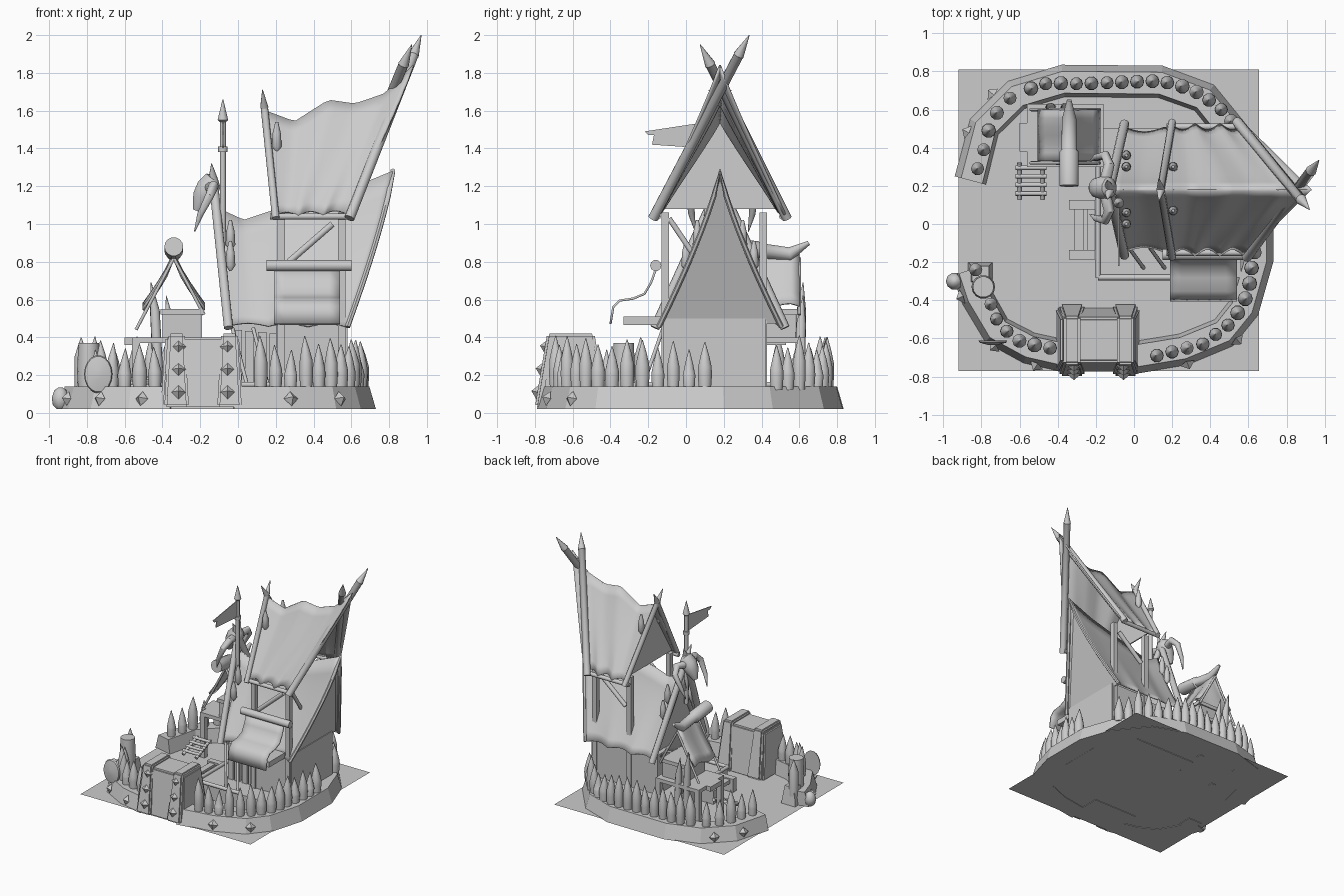
import bpy, bmesh, math, random
from mathutils import Vector

if "Cube" in bpy.data.objects:
    bpy.data.objects.remove(bpy.data.objects["Cube"])
random.seed(4)

grey = bpy.data.materials.new("plain grey")
grey.diffuse_color = (0.6, 0.6, 0.6, 1)
grey.use_nodes = True
grey.node_tree.nodes["Principled BSDF"].inputs["Base Color"].default_value = grey.diffuse_color


def finish(name, bm, smooth=False, thick=0):
    bmesh.ops.recalc_face_normals(bm, faces=bm.faces)
    me = bpy.data.meshes.new(name)
    bm.to_mesh(me)
    bm.free()
    ob = bpy.data.objects.new(name, me)
    bpy.context.collection.objects.link(ob)
    me.materials.append(grey)
    if thick:
        m = ob.modifiers.new("thickness", 'SOLIDIFY')
        m.thickness, m.offset = thick, 0
    if smooth:
        bpy.ops.object.select_all(action='DESELECT')
        ob.select_set(True)
        bpy.context.view_layer.objects.active = ob
        bpy.ops.object.shade_smooth_by_angle(angle=math.radians(45))
    return ob


def tube(name, pts, radii, sides=10, bm=None):
    """Round bar along points, one radius per point, without twist."""
    own = bm is None
    bm = bm or bmesh.new()
    pts = [Vector(p) for p in pts]
    rings, q, last = [], None, None
    for i, p in enumerate(pts):
        d = (pts[min(i + 1, len(pts) - 1)] - pts[max(i - 1, 0)]).normalized()
        q = last.rotation_difference(d) @ q if last else d.to_track_quat('Z', 'Y')
        last = d
        rings.append([bm.verts.new(p + q @ Vector((radii[i] * math.cos(a), radii[i] * math.sin(a), 0)))
                      for a in (2 * math.pi * k / sides for k in range(sides))])
    for a, b in zip(rings, rings[1:]):
        for k in range(sides):
            bm.faces.new((a[k], a[(k + 1) % sides], b[(k + 1) % sides], b[k]))
    bm.faces.new(rings[0][::-1])
    bm.faces.new(rings[-1])
    if own:
        return finish(name, bm, True)


def pole(name, a, b, r=0.02, point=0.0):
    """Straight bar, optionally with a sharpened end."""
    a, b = Vector(a), Vector(b)
    if point:
        n = b - (b - a).normalized() * point
        return tube(name, [a, n, n.lerp(b, .02), b], [r, r, r * 1.1, 0.002])
    return tube(name, [a, b], [r, r])


def box(name, lo, hi, taper=(0, 0), bevel=0.0):
    bm = bmesh.new()
    bmesh.ops.create_cube(bm, size=1)
    for v in bm.verts:
        top = v.co.z > 0
        for i in range(3):
            s = 1 if v.co[i] > 0 else -1
            v.co[i] = (lo[i] + hi[i]) / 2 + s * ((hi[i] - lo[i]) / 2 - (taper[i] if top and i < 2 else 0))
    if bevel:
        bmesh.ops.bevel(bm, geom=bm.edges[:], offset=bevel, segments=2, affect='EDGES')
    return finish(name, bm)


def sheet(name, rows, thick=0.012):
    """Cloth made from rows of points."""
    bm = bmesh.new()
    vs = [[bm.verts.new(p) for p in r] for r in rows]
    for a, b in zip(vs, vs[1:]):
        for k in range(len(a) - 1):
            bm.faces.new((a[k], a[k + 1], b[k + 1], b[k]))
    return finish(name, bm, True, thick)


def flat(name, pts, thick):
    bm = bmesh.new()
    bm.faces.new([bm.verts.new(p) for p in pts])
    return finish(name, bm, False, thick)


def sample(path, t):
    f = t * (len(path) - 1)
    i = min(int(f), len(path) - 2)
    return Vector(path[i]).lerp(Vector(path[i + 1]), f - i)


def spaced(path, n):
    """n evenly spaced points along a path."""
    pts = [sample(path, i / 400) for i in range(401)]
    run = [0]
    for a, b in zip(pts, pts[1:]):
        run.append(run[-1] + (b - a).length)
    return [next(p for p, d in zip(pts, run) if d >= run[-1] * i / (n - 1) - 1e-6) for i in range(n)]


# ground and ring wall, with a gap on the left
flat("ground_plate", [(-.92, -.77, .025), (.655, -.77, .025), (.655, .81, .025), (-.92, .81, .025)], 0)


def ring_wall(name, outer, centre=(-.1, 0), width=.15):
    bm = bmesh.new()
    rows = []
    for i, p in enumerate(outer):
        a, b = Vector(outer[max(i - 1, 0)]), Vector(outer[min(i + 1, len(outer) - 1)])
        d = (b - a).normalized()
        n = Vector((-d.y, d.x))
        p = Vector(p)
        if n.dot(Vector(centre) - p) < 0:
            n = -n
        rows.append([bm.verts.new((*(p + n * o), z)) for o, z in ((0, .02), (.035, .14), (width, .14), (width + .02, .02))])
    for a, b in zip(rows, rows[1:]):
        for k in range(4):
            bm.faces.new((a[k], a[(k + 1) % 4], b[(k + 1) % 4], b[k]))
    bm.faces.new(rows[0])
    bm.faces.new(rows[-1])
    finish(name, bm)


ring_wall("back_wall", [(-.94, .25), (-.86, .55), (-.66, .75), (-.38, .835), (.15, .83), (.42, .73), (.64, .46),
                        (.73, .2), (.73, -.2), (.65, -.48), (.52, -.64), (.28, -.74), (-.02, -.79)])
ring_wall("front_left_wall", [(-.95, -.27), (-.9, -.42), (-.78, -.62), (-.58, -.73), (-.36, -.78)])

# palisade stakes
groups = [([(-.82, .29), (-.79, .38), (-.77, .47), (-.73, .57), (-.65, .66)], 5),
          ([(-.54, .71), (-.45, .74), (-.29, .735), (-.03, .745), (.14, .75), (.3, .71), (.44, .62), (.56, .48)], 16),
          ([(.655, .1), (.65, -.08), (.62, -.2), (.6, -.36), (.52, -.51), (.36, -.63), (.12, -.69)], 14),
          ([(-.75, -.42), (-.72, -.5), (-.66, -.57), (-.59, -.62), (-.44, -.65)], 6)]
bm = bmesh.new()
for path, n in groups:
    for p in spaced(path, n):
        h = random.uniform(.33, .41)
        r = random.uniform(.034, .04)
        tip = random.uniform(-.008, .008)
        tube("", [(p.x, p.y, .12), (p.x, p.y, .2), (p.x, p.y, h - .13), (p.x + tip * .5, p.y, h - .07), (p.x + tip, p.y, h)],
             [r * .85, r, r * .95, r * .6, .002], 10, bm)
for x, h in ((-.45, .69), (-.37, .62)):
    tube("", [(x + .03, .6, .14), (x + .01, .61, h - .15), (x - .01, .62, h)], [.028, .026, .002], 10, bm)
finish("palisade_stakes", bm, True)

# pyramid studs on the wall and gate
bm = bmesh.new()


def stud(p, out, s=.04):
    n = Vector(out).normalized()
    q = n.to_track_quat('Z', 'Y')
    base = [bm.verts.new(Vector(p) + q @ Vector((s * a, s * b, 0))) for a, b in ((1, 0), (0, 1), (-1, 0), (0, -1))]
    tip = bm.verts.new(Vector(p) + n * .035)
    for k in range(4):
        bm.faces.new((base[k], base[(k + 1) % 4], tip))
    bm.faces.new(base)


for x, y in ((-.9, -.38), (-.73, -.64), (-.51, -.74), (.28, -.73), (.54, -.605), (-.87, .48), (-.74, .68)):
    stud((x, y, .075), (x, y, abs(y) * .35))
for x in (-.315, -.055):
    for z in (.11, .23, .35):
        stud((x, -.805 + z * .19, z), (0, -1, .19))
finish("studs", bm, False)

# gate block with two straps
box("gate_block", (-.41, -.775, .02), (.03, -.44, .40), (.025, .05), .012)
for x in (-.325, -.045):
    box("gate_strap", (x - .065, -.8, .03), (x + .065, -.42, .42), (.022, .065), .012)

# lower floor, walls and counter
box("hut_floor", (-.19, -.28, .02), (.56, .5, .14))
box("hut_wall", (.2, -.12, .1), (.58, .42, .5))
box("hut_back_room", (-.03, -.02, .1), (.24, .42, .47))
for x in (0, .06, .13, .19):
    box("front_plank", (x - .024, -.1, .13), (x + .022, -.07, .44 - x * .1))
pole("floor_rail", (-.19, -.28, .15), (.22, -.28, .15), .015)
pole("floor_side_rail", (-.19, -.28, .15), (-.19, .5, .15), .015)
box("counter", (.22, -.33, .465), (.52, -.12, .51))


def roof(name, ridge, eave, half, bow, scallop):
    """Sagging tent; ridge and eave hold (x, z) points. Returns a cross-section function."""
    def point(t, s, side):
        r, e = sample(ridge, t), sample(eave, t)
        wave = scallop * abs(math.sin(t * 3 * math.pi)) * s * s
        return Vector((r.x + (e.x - r.x) * s, .18 + side * (half * s - wave), r.y + (e.y - r.y) * s ** bow + wave * .6))
    for side in (-1, 1):
        sheet(name, [[point(i / 24, j / 10, side) for j in range(11)] for i in range(25)])
    return lambda t, f: [point(t, j / 10 * f, -1) for j in range(10, 0, -1)] + [point(t, j / 10 * f, 1) for j in range(11)]


low = roof("lower_roof", [(-.1, 1.08), (.03, 1.02), (.18, 1.07), (.39, 1.13), (.6, 1.19), (.82, 1.28)],
           [(-.05, .46), (.58, .455)], .325, .8, .025)
high = roof("upper_roof", [(.14, 1.6), (.3, 1.54), (.48, 1.655), (.62, 1.635), (.78, 1.69), (.93, 1.84)],
            [(.19, 1.04), (.58, 1.05)], .345, .93, .035)
for name, pts in (("right_gable", low(.96, .98)), ("left_gable", low(.06, .95)), ("upper_gable", high(.08, .95))):
    flat(name, pts, .01)
tube("right_gable_rim", low(1, 1), [.014] * 21, 6)

# crossed roof poles, mirrored about the ridge line
for s in (-1, 1):
    def at(x, y, z):
        return (x, .18 + s * y, z)
    k = .05 if s > 0 else 0
    pole("upper_right_pole", at(.59 - k, .355, 1.03), (.97 - k, .18 - s * (.155 - k), 2.0 - k), .027, .13)
    pole("upper_left_pole", at(.2, .355, 1.03), at(.13, -.06, 1.71), .02, .11)
    pole("lower_left_pole", at(-.05, .345, .45), at(-.14, -.05, 1.32), .025, .1)
    pole("eave_beam", at(.17, .33, 1.04), at(.6 - k, .33, 1.04), .017)
    y = .15 + s * .26
    for x in (.23, .55):
        box("upper_post", (x - .02, y - .02, .14), (x + .02, y + .02, 1.06))
    pole("brace", (.27, y, .8), (.5, y, 1.0), .018)
pole("cross_brace", (.55, -.09, 1.03), (.55, .1, .75), .015)

# awning, its roller and stays
curve = [(-.16, .76), (-.185, .69), (-.22, .63), (-.28, .605), (-.35, .595), (-.385, .56), (-.4, .47)]
sheet("awning", [[(.19 + .35 * i / 6, y, z) for y, z in curve] for i in range(7)])
pole("awning_roller", (.15, -.16, .78), (.6, -.16, .78), .03)
for x in (.05, .16):
    pole("awning_stay", (x, -.23, .14), (x - .08, -.12, .45), .01)

# hanging teeth on the poles
for x, y, z in ((.205, .07, 1.46), (.205, .3, 1.46), (-.04, .06, .94), (-.04, .0, .83), (-.04, .3, .94), (-.04, .36, .83)):
    tube("hanging_tooth", [(x, y, z + .08), (x, y, z + .02), (x, y, z - .05), (x, y, z - .08)], [.008, .022, .026, .005])

# horned skull over the entrance
tube("skull", [(-.11, .19, 1.24), (-.13, .19, 1.23), (-.16, .19, 1.19), (-.19, .19, 1.14), (-.22, .19, 1.07)],
     [.02, .055, .065, .055, .02])
for s in (-1, 1):
    tube("skull_horn", [(-.15, .19 + s * .04, 1.19), (-.13, .19 + s * .12, 1.2), (-.15, .19 + s * .17, 1.15),
                        (-.2, .19 + s * .16, 1.05), (-.23, .19 + s * .14, .96)], [.03, .028, .024, .017, .003])

# flag
tube("flag_pole", [(-.08, .11, .8), (-.08, .11, 1.54), (-.08, .11, 1.55), (-.08, .11, 1.66)], [.016, .016, .028, .002])
tube("flag_collar", [(-.08, .11, 1.38), (-.08, .11, 1.41)], [.025, .025])
flat("flag", [(-.08, y, z) for y, z in ((.11, 1.54), (-.22, 1.49), (-.2, 1.47), (-.17, 1.47), (-.18, 1.42), (.11, 1.4))], .006)

# workshop stand with tilted log and draped hide
box("stand_top", (-.56, .3, .37), (-.16, .63, .4))
for x in (-.54, -.18):
    for y in (.32, .61):
        box("stand_leg", (x - .02, y - .02, .02), (x + .02, y + .02, .4))
box("stand_chest", (-.4, .32, .4), (-.19, .58, .52))
box("chest_lid", (-.41, .31, .52), (-.18, .59, .55))
tube("log", [(-.34, .2, .88), (-.34, .38, .86), (-.34, .39, .86), (-.34, .55, .84), (-.34, .65, .9)], [.05, .05, .04, .038, .012], 14)
for x, z in ((-.54, .44), (-.18, .52)):
    for y in (.32, .6):
        pole("stand_strut", (x, y, z), (-.34, y, .82), .009)
sheet("hide", [[(-.34 + d * .16, .33 + .27 * j / 6, .83 - .27 * abs(d) ** .8 - .02 * math.sin(j)) for j in range(7)]
               for d in (-1, -.75, -.5, -.25, 0, .25, .5, .75, 1)])
box("side_rack", (-.6, .38, .36), (-.56, .53, .4))

# low ladder and bench
for x in (-.6, -.48):
    pole("ladder_rail", (x, .13, .1), (x, .32, .18), .013)
for i in range(4):
    pole("ladder_rung", (-.62, .16 + i * .045, .12 + i * .019), (-.46, .16 + i * .045, .12 + i * .019), .012)
for y in (-.16, .1):
    box("bench_end", (-.34, y - .025, .03), (-.16, y + .025, .14))
for x in (-.29, -.22):
    box("bench_plank", (x - .025, -.16, .1), (x + .025, .1, .13))

# barrel, shield and round boulder at the left wall end
tube("barrel", [(-.79, -.33, .1), (-.79, -.33, .22), (-.79, -.33, .37)], [.055, .062, .055], 14)
shield = tube("shield", [(0, 0, 0), (0, -.012, 0), (0, -.025, 0)], [.075, .07, .02], 18)
shield.location = (-.74, -.61, .205)
shield.scale.z = 1.35
tube("boulder", [(-.94, -.3, .02), (-.94, -.3, .04), (-.94, -.3, .08), (-.94, -.3, .12), (-.94, -.3, .135)], [.02, .04, .046, .032, .01])
tube("corner_spike", [(-.83, -.24, .1), (-.83, -.24, .3), (-.83, -.24, .4)], [.035, .035, .002])
box("wall_end_block", (-.87, -.32, .02), (-.74, -.2, .17), (.02, .02))
